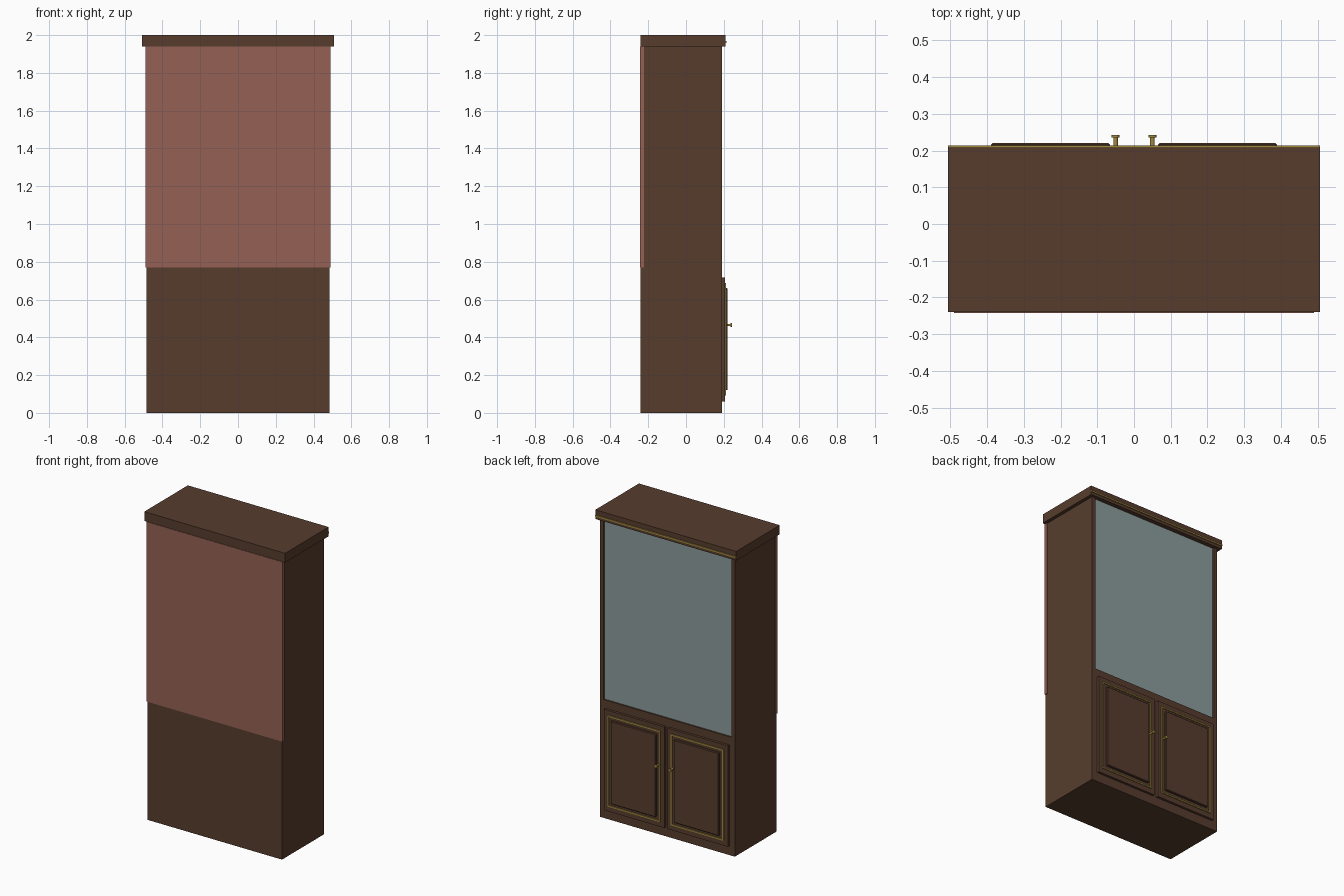
import bpy, math

if "Cube" in bpy.data.objects:
    bpy.data.objects.remove(bpy.data.objects["Cube"])


def material(name, rgb):
    m = bpy.data.materials.new(name)
    m.diffuse_color = (*rgb, 1)
    m.use_nodes = True
    m.node_tree.nodes["Principled BSDF"].inputs["Base Color"].default_value = m.diffuse_color
    return m


WOOD = material("dark_wood", (0.095, 0.046, 0.027))
LINING = material("red_lining", (0.30, 0.12, 0.09))
GLASS = material("glass_grey", (0.26, 0.33, 0.33))
GOLD = material("brass", (0.36, 0.25, 0.05))


def box(name, x, y, z, mat, bevel=0):
    (x0, x1), (y0, y1), (z0, z1) = sorted(x), y, z
    bpy.ops.mesh.primitive_cube_add(
        size=1, location=((x0 + x1) / 2, (y0 + y1) / 2, (z0 + z1) / 2))
    o = bpy.context.object
    o.name = name
    o.scale = (x1 - x0, y1 - y0, z1 - z0)
    bpy.ops.object.transform_apply(location=False, rotation=False, scale=True)
    o.data.materials.append(mat)
    if bevel:
        b = o.modifiers.new("bevel", 'BEVEL')
        b.width = bevel
        b.segments = 1
    return o


def knob_part(name, x, y0, y1, r):
    bpy.ops.mesh.primitive_cylinder_add(
        vertices=16, radius=r, depth=y1 - y0,
        location=(x, (y0 + y1) / 2, 0.465), rotation=(math.pi / 2, 0, 0))
    o = bpy.context.object
    o.name = name
    o.data.materials.append(GOLD)
    bpy.ops.object.shade_smooth_by_angle()


def frame(name, x, y, z, w, mat):
    x0, x1 = sorted(x)
    z0, z1 = z
    box(name + "_left", (x0, x0 + w), y, z, mat)
    box(name + "_right", (x1 - w, x1), y, z, mat)
    box(name + "_bottom", (x0 + w, x1 - w), y, (z0, z0 + w), mat)
    box(name + "_top", (x0 + w, x1 - w), y, (z1 - w, z1), mat)


# lower cupboard and upper display case
box("lower_cabinet", (-0.485, 0.485), (-0.24, 0.19), (0, 0.77), WOOD)
for s, side in ((-1, "left"), (1, "right")):
    box("upper_side_" + side, (s * 0.46, s * 0.485), (-0.222, 0.19), (0.77, 1.94), WOOD)
box("back_panel", (-0.49, 0.49), (-0.243, -0.222), (0.77, 1.94), LINING)
box("glass_front", (-0.46, 0.46), (0.172, 0.18), (0.77, 1.94), GLASS)

# cornice with brass strip
box("cornice", (-0.507, 0.507), (-0.24, 0.208), (1.94, 2.0), WOOD)
box("cornice_trim", (-0.507, 0.507), (0.208, 0.214), (1.958, 1.968), GOLD)

# doors, mirrored left and right
for s, side in ((-1, "left"), (1, "right")):
    box("door_" + side, (s * 0.012, s * 0.445), (0.19, 0.206), (0.06, 0.717), WOOD)
    frame("door_trim_" + side, (s * 0.038, s * 0.418), (0.206, 0.212), (0.093, 0.687), 0.009, GOLD)
    box("door_panel_" + side, (s * 0.065, s * 0.39), (0.2, 0.22), (0.12, 0.66), WOOD, 0.004)
    knob_part("knob_stem_" + side, s * 0.05, 0.204, 0.236, 0.006)
    knob_part("knob_head_" + side, s * 0.05, 0.236, 0.243, 0.011)
